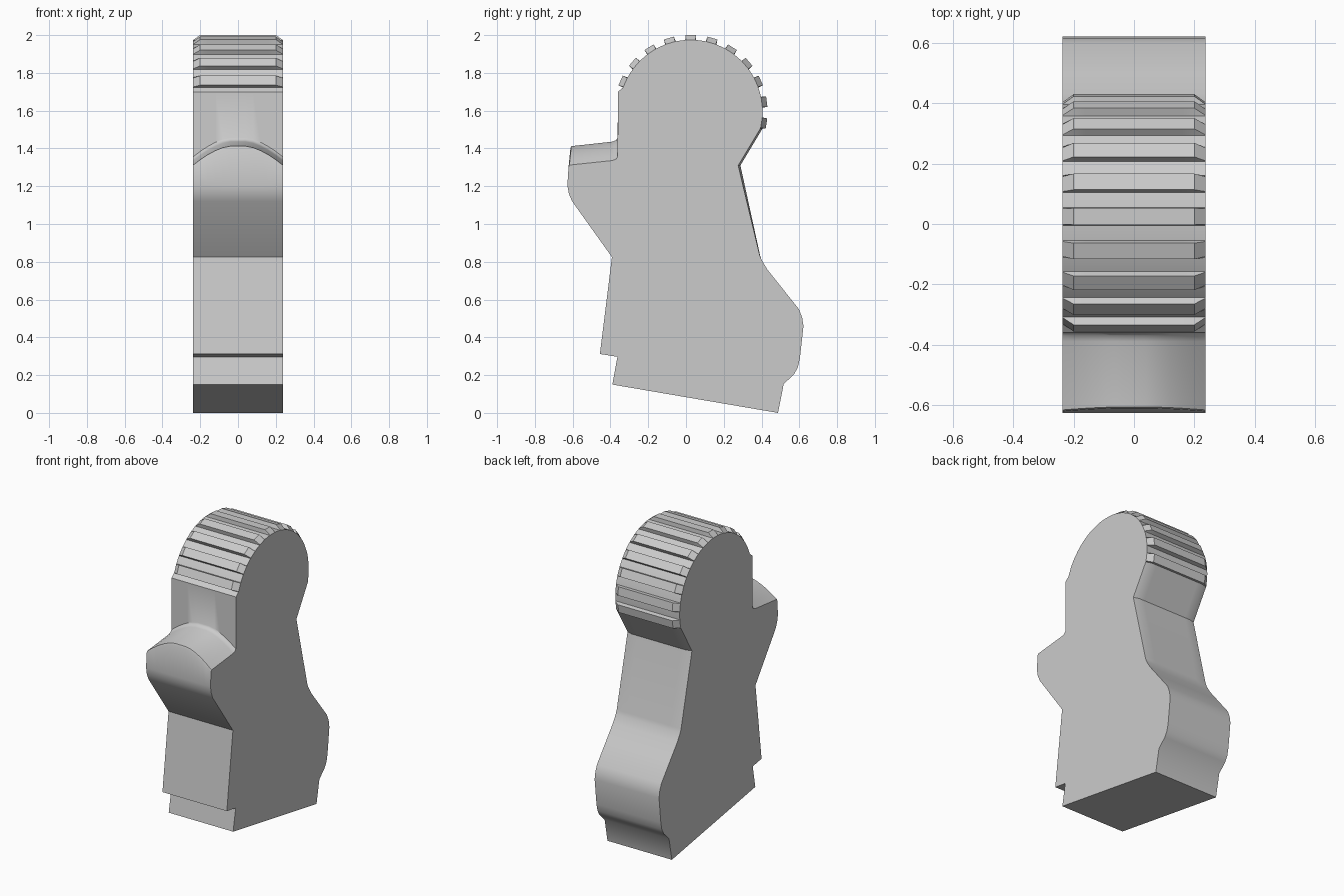
import bpy, bmesh
from math import sin, cos, radians

if "Cube" in bpy.data.objects:
    bpy.data.objects.remove(bpy.data.objects["Cube"])

HALF = 0.237                   # half width
CY, CZ = 0.025, 1.595          # centre of the ribbed round head
R_IN, R_OUT = 0.38, 0.407      # groove and rib radii


def head_point(deg, r):
    a = radians(deg)
    return (CY + r * cos(a), CZ + r * sin(a))


def thumb_drop(x):
    # crowned top of the front ledge: how far it falls away from the middle
    t = max(0.0, abs(x) - 0.04) / (HALF - 0.04)
    return 0.10 * t ** 1.6


def profile(x):
    # chamfer amount: 0 in the middle, 1 at the side faces
    e = max(0.0, (abs(x) - 0.2) / (HALF - 0.2))
    d = thumb_drop(x)
    # foot, heel and back
    pts = [(-0.39, 0.15), (0.487, 0.0), (0.517, 0.152), (0.572, 0.205),
           (0.592, 0.24), (0.603, 0.29), (0.622, 0.46), (0.615, 0.505),
           (0.597, 0.55), (0.50, 0.672), (0.43, 0.76), (0.40, 0.81),
           (0.392 - 0.002 * e, 0.835), (0.288 - 0.012 * e, 1.31),
           (0.405 - 0.012 * e, 1.505)]
    # ribbed head; the ribs taper into the side faces
    top = R_OUT + (R_IN - R_OUT) * e
    for k in range(11):
        a = -9 + 16.5 * k
        pts += [head_point(a - 4.4, R_IN), head_point(a - 3.9, top),
                head_point(a + 3.9, top), head_point(a + 4.4, R_IN)]
        if k < 10:
            pts.append(head_point(a + 8.25, R_IN))
    # front neck, crowned ledge and front of the body
    pts += [(-0.36, 1.70), (-0.362, 1.456 - d), (-0.37, 1.444 - d),
            (-0.39, 1.436 - d), (-0.607 - 0.1 * d, 1.412 - d),
            (-0.612 - 0.1 * d, 1.40 - d),
            (-0.628, 1.205), (-0.62, 1.16), (-0.603, 1.12), (-0.392, 0.825),
            (-0.456, 0.312), (-0.363, 0.297)]
    return pts


# body lofted across its width
half_xs = [0.04, 0.08, 0.12, 0.16, 0.2, HALF]
xs = [-x for x in reversed(half_xs)] + half_xs
bm = bmesh.new()
rings = [[bm.verts.new((x, y, z)) for y, z in profile(x)] for x in xs]
n = len(rings[0])
for a, b in zip(rings, rings[1:]):
    for i in range(n):
        j = (i + 1) % n
        bm.faces.new((a[i], a[j], b[j], b[i]))
bm.faces.new(rings[0])
bm.faces.new(rings[-1])
bmesh.ops.remove_doubles(bm, verts=bm.verts, dist=0.0005)
bmesh.ops.recalc_face_normals(bm, faces=bm.faces)

mesh = bpy.data.meshes.new("ribbed_lever")
bm.to_mesh(mesh)
bm.free()
lever = bpy.data.objects.new("ribbed_lever", mesh)
bpy.context.collection.objects.link(lever)
bpy.context.view_layer.objects.active = lever
lever.select_set(True)
bpy.ops.object.shade_smooth_by_angle(angle=radians(35))
